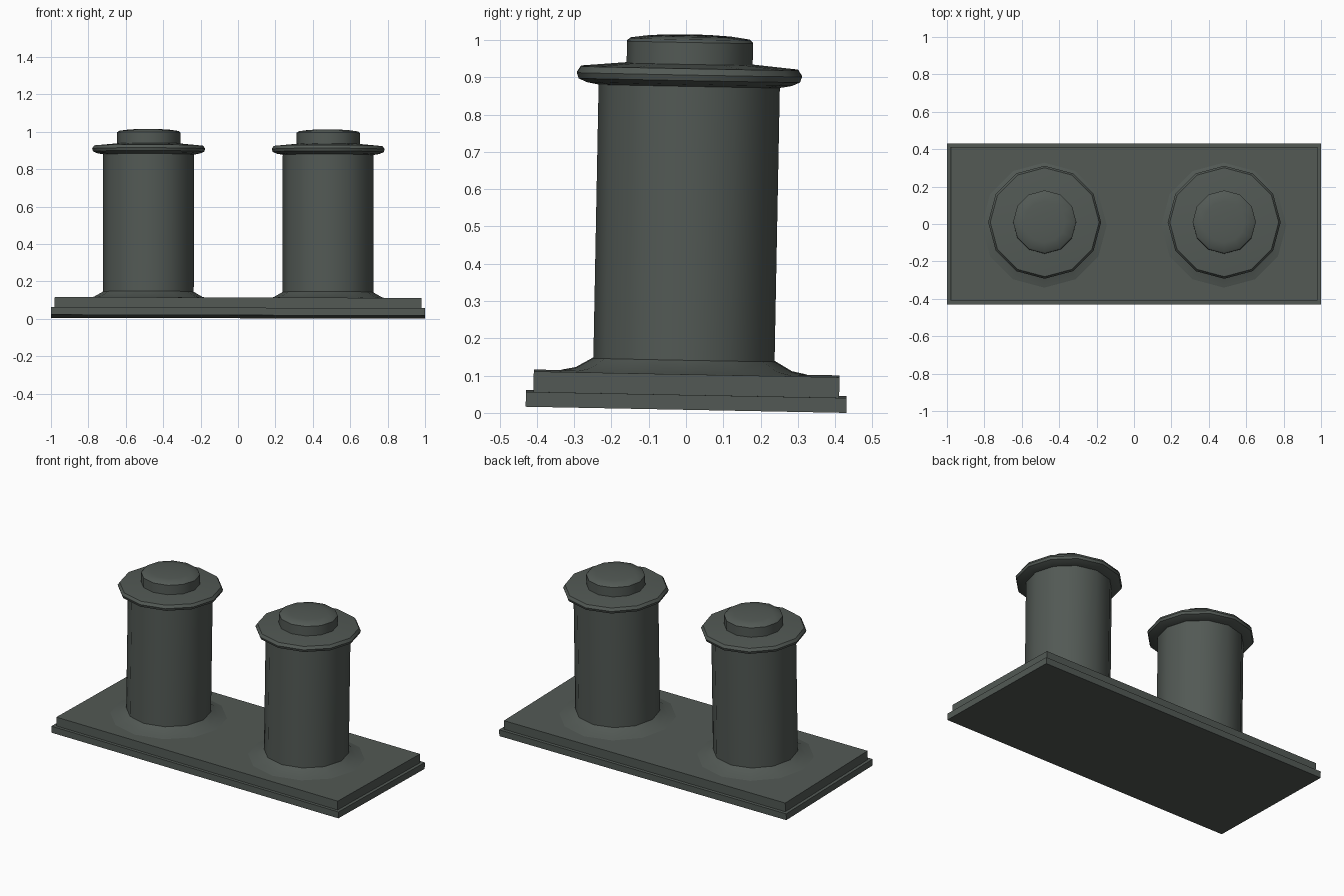
import bpy, bmesh
from math import radians, sin, cos, pi
from mathutils import Matrix

if "Cube" in bpy.data.objects:
    bpy.data.objects.remove(bpy.data.objects["Cube"])

SIDES = 12
# the whole model leans very slightly to the back and right
TILT = Matrix.Rotation(radians(-1.1), 4, 'X') @ Matrix.Rotation(radians(0.15), 4, 'Y')

paint = bpy.data.materials.new("dark_paint")
paint.diffuse_color = (0.085, 0.1, 0.09, 1)
paint.use_nodes = True
paint.node_tree.nodes["Principled BSDF"].inputs["Base Color"].default_value = paint.diffuse_color
parts = []


def finish(name, bm):
    bmesh.ops.recalc_face_normals(bm, faces=bm.faces)
    bm.transform(TILT)
    mesh = bpy.data.meshes.new(name)
    bm.to_mesh(mesh)
    bm.free()
    mesh.materials.append(paint)
    obj = bpy.data.objects.new(name, mesh)
    bpy.context.collection.objects.link(obj)
    parts.append(obj)
    return obj


def slab(name, hx, hy, z0, z1):
    bm = bmesh.new()
    bmesh.ops.create_cube(bm, size=1)
    bmesh.ops.scale(bm, vec=(2 * hx, 2 * hy, z1 - z0), verts=bm.verts)
    bmesh.ops.translate(bm, vec=(0, 0, (z0 + z1) / 2), verts=bm.verts)
    finish(name, bm)


def lathe(name, profile, cx, cy):
    """Turn (radius, height) points into a closed round body."""
    bm = bmesh.new()
    rings = []
    for r, z in profile:
        rings.append([bm.verts.new((cx + r * cos(2 * pi * i / SIDES),
                                    cy + r * sin(2 * pi * i / SIDES), z))
                      for i in range(SIDES)])
    for a, b in zip(rings, rings[1:]):
        for i in range(SIDES):
            j = (i + 1) % SIDES
            bm.faces.new((a[i], a[j], b[j], b[i]))
    bm.faces.new(rings[0][::-1])
    bm.faces.new(rings[-1])
    obj = finish(name, bm)
    bpy.ops.object.select_all(action='DESELECT')
    obj.select_set(True)
    bpy.context.view_layer.objects.active = obj
    bpy.ops.object.shade_smooth_by_angle(angle=radians(35))


# stepped base plate
slab("base_lower", 1.0, 0.43, 0.0, 0.04)
slab("base_upper", 0.98, 0.41, 0.04, 0.095)

# post: flared foot and straight shaft
POST = [(0.34, 0.093), (0.325, 0.098), (0.29, 0.105), (0.243, 0.132), (0.243, 0.87)]
# rounded collar
COLLAR = [(0.23, 0.864), (0.275, 0.872), (0.297, 0.882), (0.302, 0.897),
          (0.291, 0.914), (0.16, 0.926)]
# domed cap
CAP = [(0.169, 0.92), (0.169, 0.984), (0.16, 0.992), (0.11, 0.999),
       (0.055, 1.002), (0.01, 1.003)]

for side, x in (("left", -0.48), ("right", 0.48)):
    lathe(side + "_post", POST, x, -0.008)
    lathe(side + "_collar", COLLAR, x, -0.008)
    lathe(side + "_cap", CAP, x, -0.008)

# rest the lowest corner on z = 0
low = min(v.co.z for o in parts for v in o.data.vertices)
for o in parts:
    o.data.transform(Matrix.Translation((0, 0, -low)))
